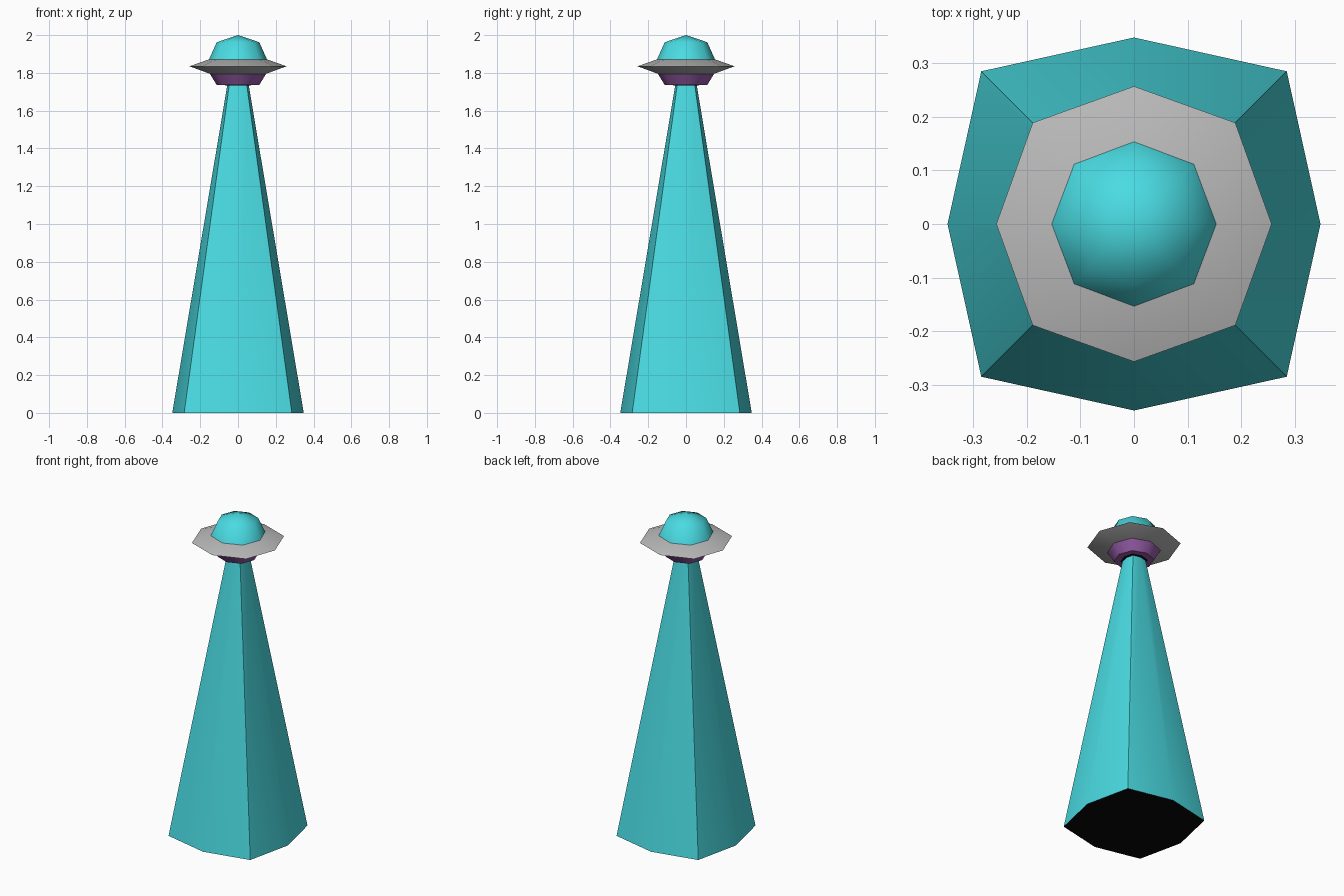
import bpy, bmesh, math

if "Cube" in bpy.data.objects:
    bpy.data.objects.remove(bpy.data.objects["Cube"])


def material(name, rgb):
    m = bpy.data.materials.new(name)
    m.diffuse_color = (*rgb, 1)
    m.use_nodes = True
    m.node_tree.nodes["Principled BSDF"].inputs["Base Color"].default_value = m.diffuse_color
    return m


TEAL = material("bright teal", (0.067, 0.71, 0.76))
GREY = material("metal grey", (0.49, 0.49, 0.49))
PURPLE = material("purple", (0.30, 0.105, 0.38))
BLACK = material("black", (0.002, 0.002, 0.002))


def octagon_lathe(name, profile, mats, diag=1.0, mat_rule=None):
    """Eight-sided stack of (radius, z) rings; diag scales the corner radii.
    Profile runs bottom to top, zero radius makes a pole."""
    bm = bmesh.new()
    rings = []
    for r, z in profile:
        if r == 0:
            rings.append([bm.verts.new((0, 0, z))] * 8)
            continue
        ring = []
        for i in range(8):
            a = i * math.pi / 4
            k = r * (diag if i % 2 else 1)
            ring.append(bm.verts.new((k * math.cos(a), k * math.sin(a), z)))
        rings.append(ring)
    for lo, hi in zip(rings, rings[1:]):
        for i in range(8):
            j = (i + 1) % 8
            bm.faces.new(dict.fromkeys((lo[i], lo[j], hi[j], hi[i])))
    for ring in (rings[0], rings[-1]):
        if ring[0] is not ring[1]:
            bm.faces.new(ring)
    bmesh.ops.recalc_face_normals(bm, faces=bm.faces)
    if mat_rule:
        for f in bm.faces:
            f.material_index = mat_rule(f)
    me = bpy.data.meshes.new(name)
    bm.to_mesh(me)
    bm.free()
    for m in mats:
        me.materials.append(m)
    ob = bpy.data.objects.new(name, me)
    bpy.context.collection.objects.link(ob)
    bpy.ops.object.select_all(action='DESELECT')
    ob.select_set(True)
    bpy.context.view_layer.objects.active = ob
    bpy.ops.object.shade_smooth_by_angle(angle=math.radians(50))
    return ob


# Light beam: tall flared octagonal cone with a black underside
octagon_lathe("light_beam", [(0.348, 0), (0.056, 1.74)], [TEAL, BLACK], 1.158,
              lambda f: 1 if f.normal.z < -0.9 else 0)

# Saucer disc: thin wide rim
octagon_lathe("saucer_disc",
              [(0.148, 1.795), (0.257, 1.835), (0.152, 1.872)],
              [GREY], 1.04)

# Dome on top of the disc
octagon_lathe("dome", [(0.155, 1.868), (0.113, 1.962), (0, 2.0)], [TEAL], 1.03)

# Purple hull below the disc
octagon_lathe("lower_hull", [(0.112, 1.735), (0.150, 1.797)], [PURPLE], 1.03)

# Dark beam opening under the hull
octagon_lathe("beam_opening", [(0.07, 1.732), (0.07, 1.737)], [BLACK], 1.1)
